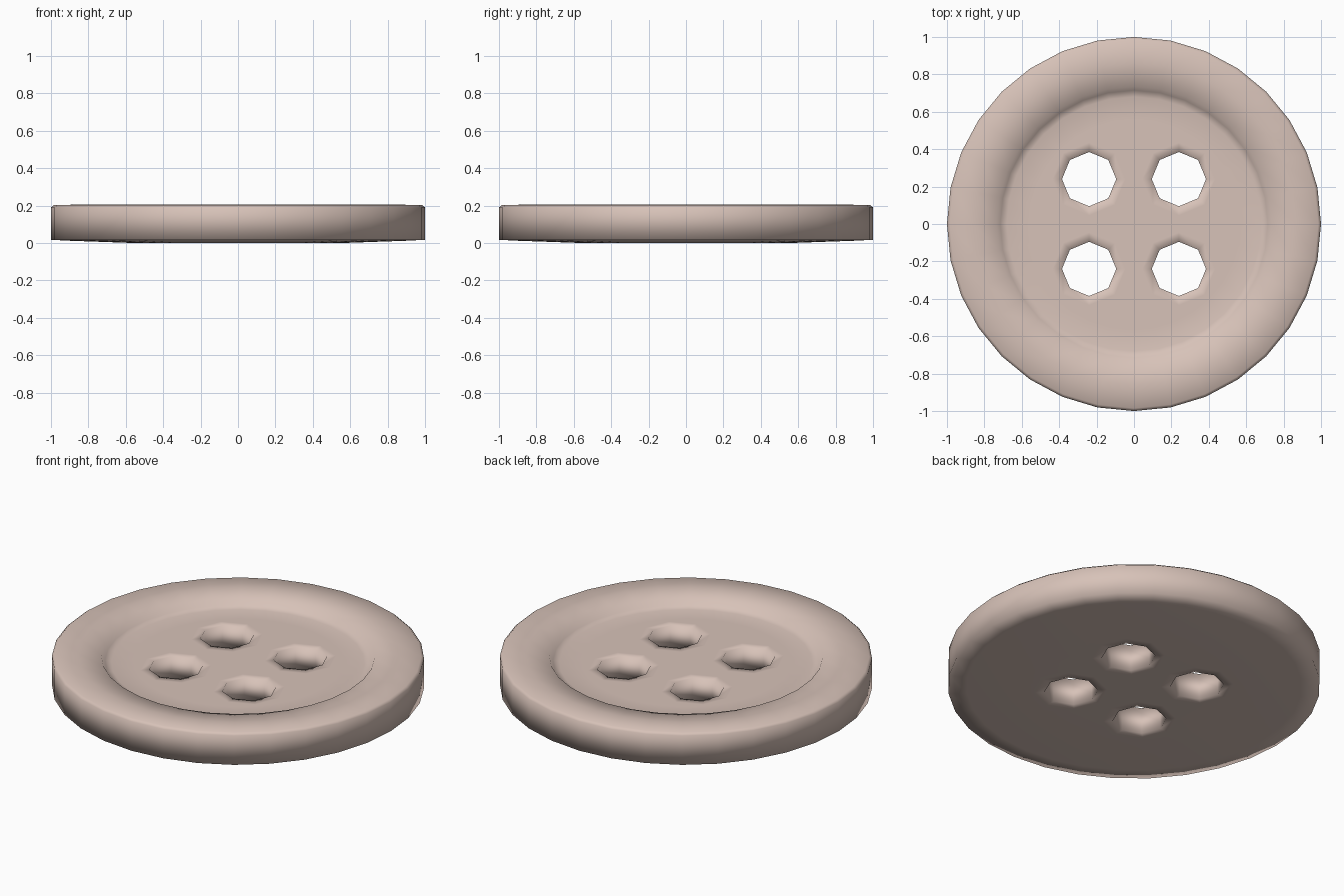
import bpy, bmesh, math

if "Cube" in bpy.data.objects:
    bpy.data.objects.remove(bpy.data.objects["Cube"])

SIDES = 32
HOLE_SIDES = 8
HOLE_POS = 0.24
FLOOR_Z = 0.155

bm = bmesh.new()


def ring(cx, cy, r, z, n):
    return [bm.verts.new((cx + r * math.cos(math.tau * i / n),
                          cy + r * math.sin(math.tau * i / n), z)) for i in range(n)]


def bridge(a, b):
    n = len(a)
    for i in range(n):
        j = (i + 1) % n
        bm.faces.new((a[i], a[j], b[j], b[i]))


def loop_edges(loop):
    out = []
    for i, v in enumerate(loop):
        w = loop[(i + 1) % len(loop)]
        out.append(bm.edges.get((v, w)) or bm.edges.new((v, w)))
    return out


# Turned body: underside, side wall, raised rim, step down to the recessed floor
profile = [(0.56, 0.0), (0.90, 0.012), (1.0, 0.017), (1.0, 0.19), (0.985, 0.203),
           (0.86, 0.205), (0.735, 0.195), (0.715, 0.165), (0.68, FLOOR_Z), (0.56, FLOOR_Z)]
rings = [ring(0, 0, r, z, SIDES) for r, z in profile]
for a, b in zip(rings, rings[1:]):
    bridge(a, b)

# Four thread holes, each with a narrow collar on the floor and underside
bottom_edges = loop_edges(rings[0])
top_edges = loop_edges(rings[-1])
for sx in (-1, 1):
    for sy in (-1, 1):
        x, y = sx * HOLE_POS, sy * HOLE_POS
        loops = [ring(x, y, r, z, HOLE_SIDES) for r, z in
                 ((0.195, 0.0), (0.145, 0.0), (0.145, FLOOR_Z), (0.195, FLOOR_Z))]
        for a, b in zip(loops, loops[1:]):
            bridge(a, b)
        bottom_edges += loop_edges(loops[0])
        top_edges += loop_edges(loops[-1])

# Flat floor and underside around the holes
for edges, nz in ((bottom_edges, -1), (top_edges, 1)):
    bmesh.ops.triangle_fill(bm, use_beauty=True, use_dissolve=False,
                            edges=edges, normal=(0, 0, nz))

bmesh.ops.recalc_face_normals(bm, faces=bm.faces[:])
for f in bm.faces:
    f.smooth = True

mesh = bpy.data.meshes.new("button")
bm.to_mesh(mesh)
bm.free()
button = bpy.data.objects.new("button", mesh)
bpy.context.collection.objects.link(button)

mat = bpy.data.materials.new("pale pink beige")
mat.diffuse_color = (0.68, 0.54, 0.48, 1)
mat.use_nodes = True
mat.node_tree.nodes["Principled BSDF"].inputs["Base Color"].default_value = mat.diffuse_color
mesh.materials.append(mat)
